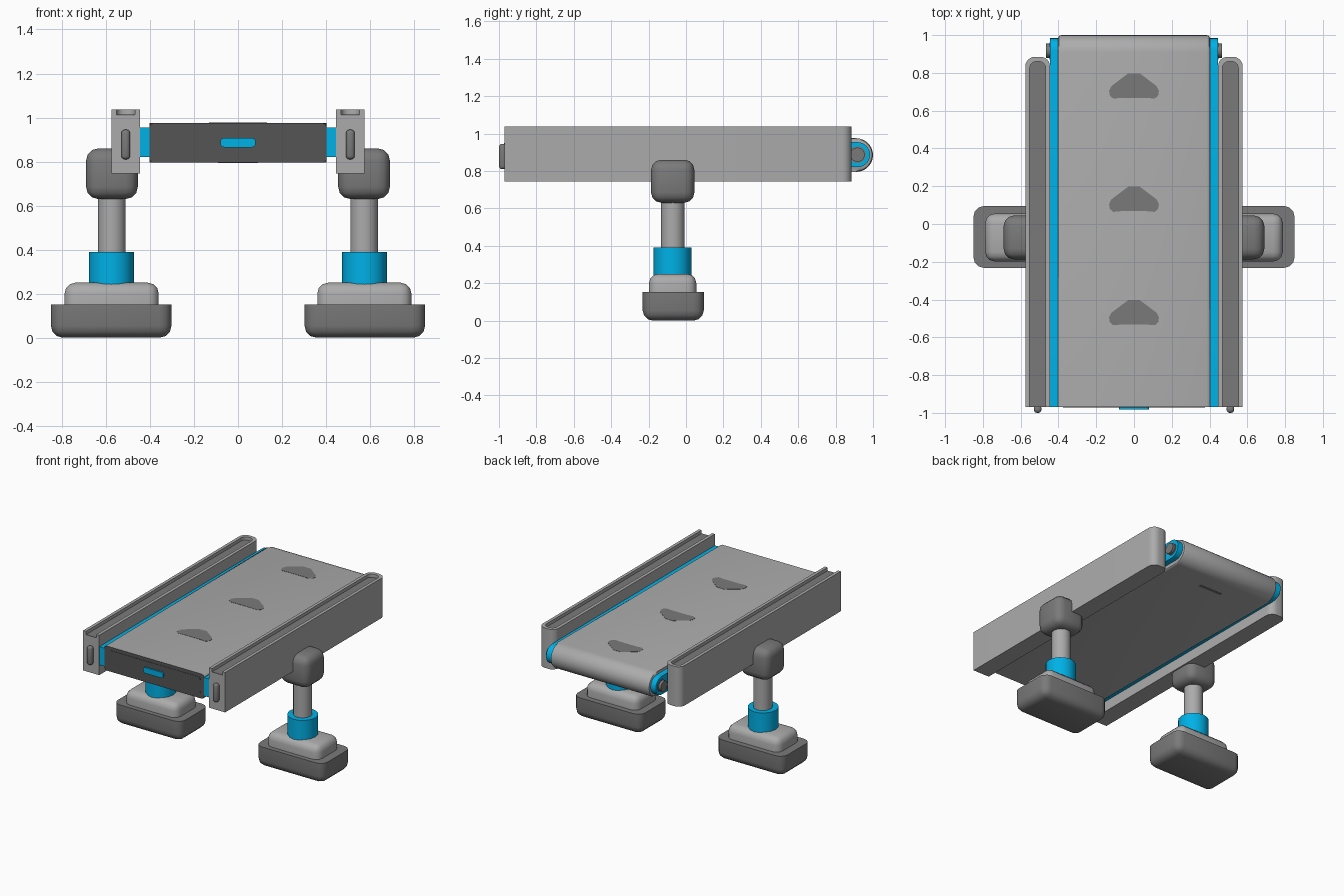
import bpy, bmesh, math
from mathutils import Vector

if "Cube" in bpy.data.objects:
    bpy.data.objects.remove(bpy.data.objects["Cube"])


def mat(name, r, g, b):
    m = bpy.data.materials.new(name)
    m.diffuse_color = (r, g, b, 1)
    m.use_nodes = True
    m.node_tree.nodes["Principled BSDF"].inputs["Base Color"].default_value = m.diffuse_color
    return m


LIGHT = mat("light grey", 0.41, 0.41, 0.41)
DARK = mat("dark grey", 0.195, 0.195, 0.195)
PANEL = mat("charcoal", 0.09, 0.09, 0.09)
BLUE = mat("bright blue", 0.0, 0.44, 0.80)


def finish(bm, name, *mats):
    bmesh.ops.recalc_face_normals(bm, faces=bm.faces)
    me = bpy.data.meshes.new(name)
    bm.to_mesh(me)
    bm.free()
    ob = bpy.data.objects.new(name, me)
    bpy.context.collection.objects.link(ob)
    for m in mats:
        me.materials.append(m)
    bpy.ops.object.select_all(action='DESELECT')
    ob.select_set(True)
    bpy.context.view_layer.objects.active = ob
    bpy.ops.object.shade_smooth_by_angle(angle=math.radians(35))
    return ob


def bevel(bm, width, seg, rule=lambda mid: True):
    edges = [e for e in bm.edges if rule((e.verts[0].co + e.verts[1].co) / 2)]
    bmesh.ops.bevel(bm, geom=edges, offset=width, segments=seg, profile=0.5,
                    affect='EDGES', clamp_overlap=True)


def box(name, m, lo, hi, width=0, seg=3, rule=lambda mid: True):
    bm = bmesh.new()
    bmesh.ops.create_cube(bm, size=1)
    lo, hi = Vector(lo), Vector(hi)
    for v in bm.verts:
        v.co = Vector([(lo[i] + hi[i]) / 2 + v.co[i] * (hi[i] - lo[i]) for i in range(3)])
    if width:
        bevel(bm, width, seg, rule)
    return finish(bm, name, m)


def prism_bm(pts, t0, t1, axis):
    bm = bmesh.new()
    put = {'X': lambda t, u, v: (t, u, v), 'Y': lambda t, u, v: (u, t, v),
           'Z': lambda t, u, v: (u, v, t)}[axis]
    a = [bm.verts.new(put(t0, *p)) for p in pts]
    b = [bm.verts.new(put(t1, *p)) for p in pts]
    bm.faces.new(a)
    bm.faces.new(b)
    for i in range(len(pts)):
        j = (i + 1) % len(pts)
        bm.faces.new((a[i], a[j], b[j], b[i]))
    return bm


def arc(cx, cy, r, a0, a1, n):
    return [(cx + r * math.cos(math.radians(a0 + (a1 - a0) * i / n)),
             cy + r * math.sin(math.radians(a0 + (a1 - a0) * i / n))) for i in range(n + 1)]


def cyl(name, m, c, r, t0, t1, axis, n=24):
    return finish(prism_bm(arc(*c, r, 0, 360, n)[:-1], t0, t1, axis), name, m)


def round_rect(x0, x1, y0, y1, r):
    return (arc(x1 - r, y1 - r, r, 0, 90, 4) + arc(x0 + r, y1 - r, r, 90, 180, 4)
            + arc(x0 + r, y0 + r, r, 180, 270, 4) + arc(x1 - r, y0 + r, r, 270, 360, 4))


def round_end(x0, x1, y0, y1, r):
    # plan outline, square at the front, rounded at the back
    return ([(x0, y0)] + arc(x0 + r, y1 - r, r, 180, 90, 6)
            + arc(x1 - r, y1 - r, r, 90, 0, 6) + [(x1, y0)])


# belt with rounded back end and dark front
profile = [(-0.97, 0.795)] + arc(0.91, 0.885, 0.09, -90, 90, 14) + [(-0.97, 0.975)]
bm = prism_bm(profile, -0.403, 0.403, 'X')
bevel(bm, 0.018, 2, lambda p: abs(p.x) > 0.4 and p.y > -0.96)
bmesh.ops.recalc_face_normals(bm, faces=bm.faces)
bm.normal_update()
for f in bm.faces:
    if f.normal.y < -0.9:
        f.material_index = 1
finish(bm, "belt", LIGHT, PANEL)

# front panel plate and its handle
finish(prism_bm(round_rect(-0.375, 0.375, 0.825, 0.95, 0.02), -0.972, -0.966, 'Y'),
       "front_panel", PANEL)
finish(prism_bm(round_rect(-0.08, 0.08, 0.865, 0.907, 0.016), -0.982, -0.965, 'Y'),
       "front_handle", BLUE)

# arrow plates on the belt, and the tip of one under the back end
half = [(0.03, 0.068), (0.12, 0.0), (0.132, -0.025), (0.128, -0.05), (0.11, -0.066), (0.065, -0.062)]
arrow = half + [(-x, y) for x, y in reversed(half)]
for i, y in enumerate((0.73, 0.13, -0.47)):
    finish(prism_bm([(px, y + py) for px, py in arrow], 0.972, 0.9765, 'Z'), f"arrow_{i + 1}", DARK)
box("arrow_tip_below", DARK, (-0.09, 0.78, 0.7935), (0.09, 0.8, 0.797))

for s, side in ((-1, "left"), (1, "right")):
    def span(a, b):
        return (a, b) if s > 0 else (-b, -a)

    def sbox(name, m, x, y, z, *args):
        x = span(*x)
        return box(f"{side}_{name}", m, (x[0], y[0], z[0]), (x[1], y[1], z[1]), *args)

    # blue side frame and roller bolt
    frame = [(-0.97, 0.82)] + arc(0.917, 0.887, 0.067, -90, 90, 12) + [(-0.97, 0.954)]
    finish(prism_bm(frame, *span(0.38, 0.444), 'X'), f"{side}_side_frame", BLUE)
    cyl(f"{side}_roller_washer", DARK, (0.917, 0.887), 0.045, *span(0.43, 0.447), 'X')
    cyl(f"{side}_roller_bolt", DARK, (0.917, 0.887), 0.038, *span(0.43, 0.465), 'X')

    # guard rail with grooved top
    x0, x1 = span(0.445, 0.575)
    outer = round_end(x0, x1, -0.97, 0.885, 0.05)
    inner = round_end(x0 + 0.023, x1 - 0.023, -0.97, 0.86, 0.035)
    finish(prism_bm(outer, 0.745, 1.01, 'Z'), f"{side}_rail", LIGHT)
    finish(prism_bm(outer + inner[::-1], 1.01, 1.037, 'Z'), f"{side}_rail_lip", LIGHT)
    finish(prism_bm(inner, 1.008, 1.013, 'Z'), f"{side}_rail_groove", DARK)
    sbox("rail_handle", DARK, (0.49, 0.53), (-1.0, -0.96), (0.81, 0.945), 0.016, 3)

    # head block, post, collar and foot
    sbox("leg_head", DARK, (0.455, 0.69), (-0.187, 0.045), (0.63, 0.86), 0.055, 3)
    cyl(f"{side}_leg_post", LIGHT, (s * 0.573, -0.07), 0.063, 0.3, 0.66, 'Z')
    cyl(f"{side}_leg_collar", BLUE, (s * 0.575, -0.072), 0.102, 0.24, 0.39, 'Z', 16)
    sbox("foot_plinth", LIGHT, (0.36, 0.788), (-0.198, 0.055), (0.13, 0.25), 0.05, 3,
         lambda p: p.z > 0.14)
    sbox("foot_base", DARK, (0.302, 0.85), (-0.232, 0.095), (0.0, 0.152), 0.055, 3,
         lambda p: p.z < 0.14)
